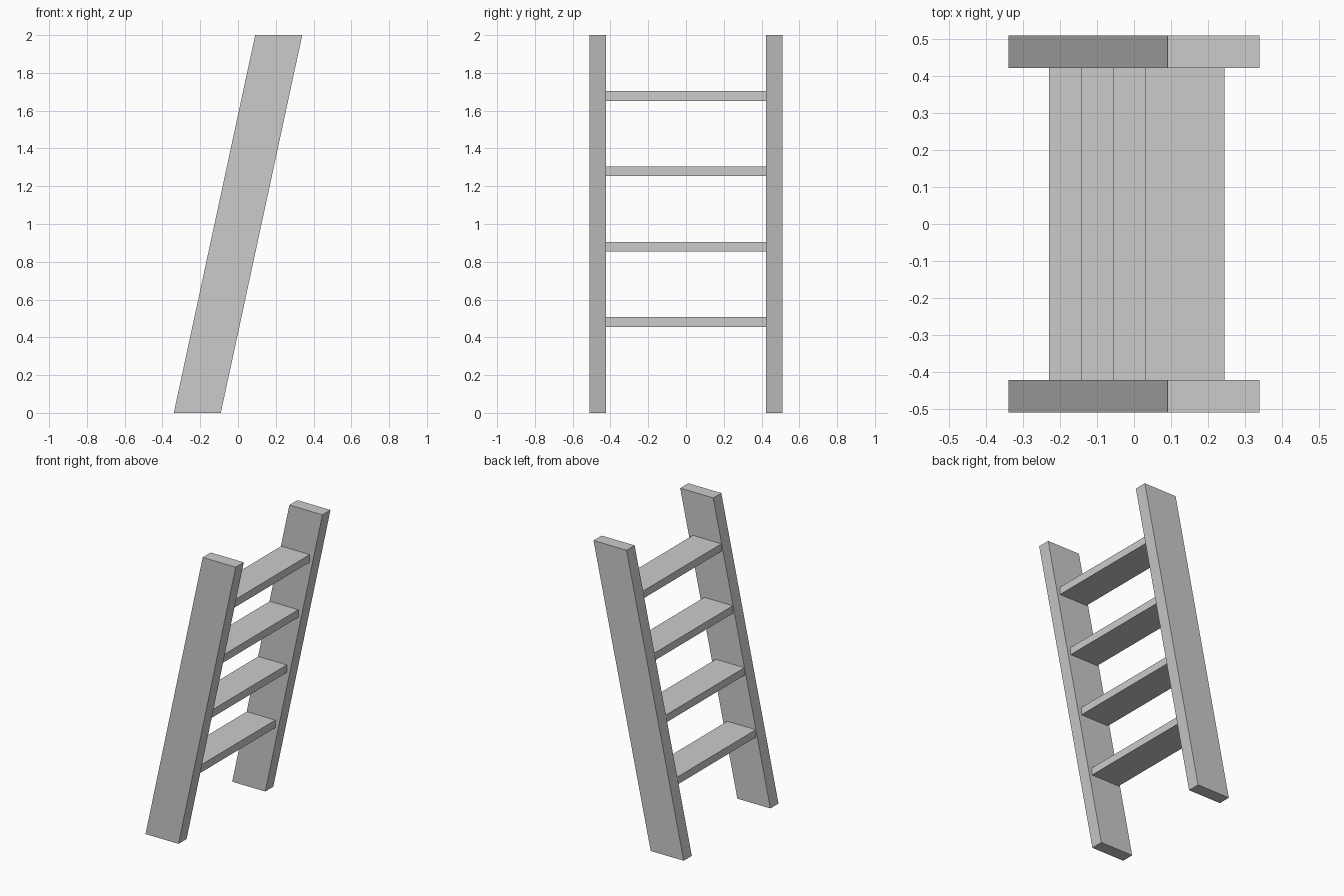
import bpy
import bmesh

cube = bpy.data.objects.get("Cube")
if cube:
    bpy.data.objects.remove(cube, do_unlink=True)

grey = bpy.data.materials.new("plain grey")
grey.use_nodes = True
colour = (0.6, 0.6, 0.6, 1)
grey.diffuse_color = colour
grey.node_tree.nodes["Principled BSDF"].inputs["Base Color"].default_value = colour


def prism(name, profile, y0, y1):
    """Extrude an x-z outline along y."""
    bm = bmesh.new()
    face = bm.faces.new([bm.verts.new((x, y0, z)) for x, z in profile])
    ext = bmesh.ops.extrude_face_region(bm, geom=[face])
    moved = [v for v in ext["geom"] if isinstance(v, bmesh.types.BMVert)]
    bmesh.ops.translate(bm, verts=moved, vec=(0, y1 - y0, 0))
    bmesh.ops.recalc_face_normals(bm, faces=bm.faces)
    mesh = bpy.data.meshes.new(name)
    bm.to_mesh(mesh)
    bm.free()
    mesh.materials.append(grey)
    obj = bpy.data.objects.new(name, mesh)
    bpy.context.collection.objects.link(obj)
    return obj


INNER, OUTER = 0.423, 0.51

# Leaning side rails, cut level at floor and top
rail = [(-0.34, 0), (-0.091, 0), (0.34, 2), (0.091, 2)]
prism("front_rail", rail, -OUTER, -INNER)
prism("back_rail", rail, INNER, OUTER)

# Level treads that follow the lean
for i in range(4):
    x = -0.23 + 0.0865 * i
    z = 0.455 + 0.399 * i
    tread = [(x, z), (x + 0.215, z), (x + 0.215, z + 0.052), (x, z + 0.052)]
    prism(f"tread_{i + 1}", tread, -INNER, INNER)
